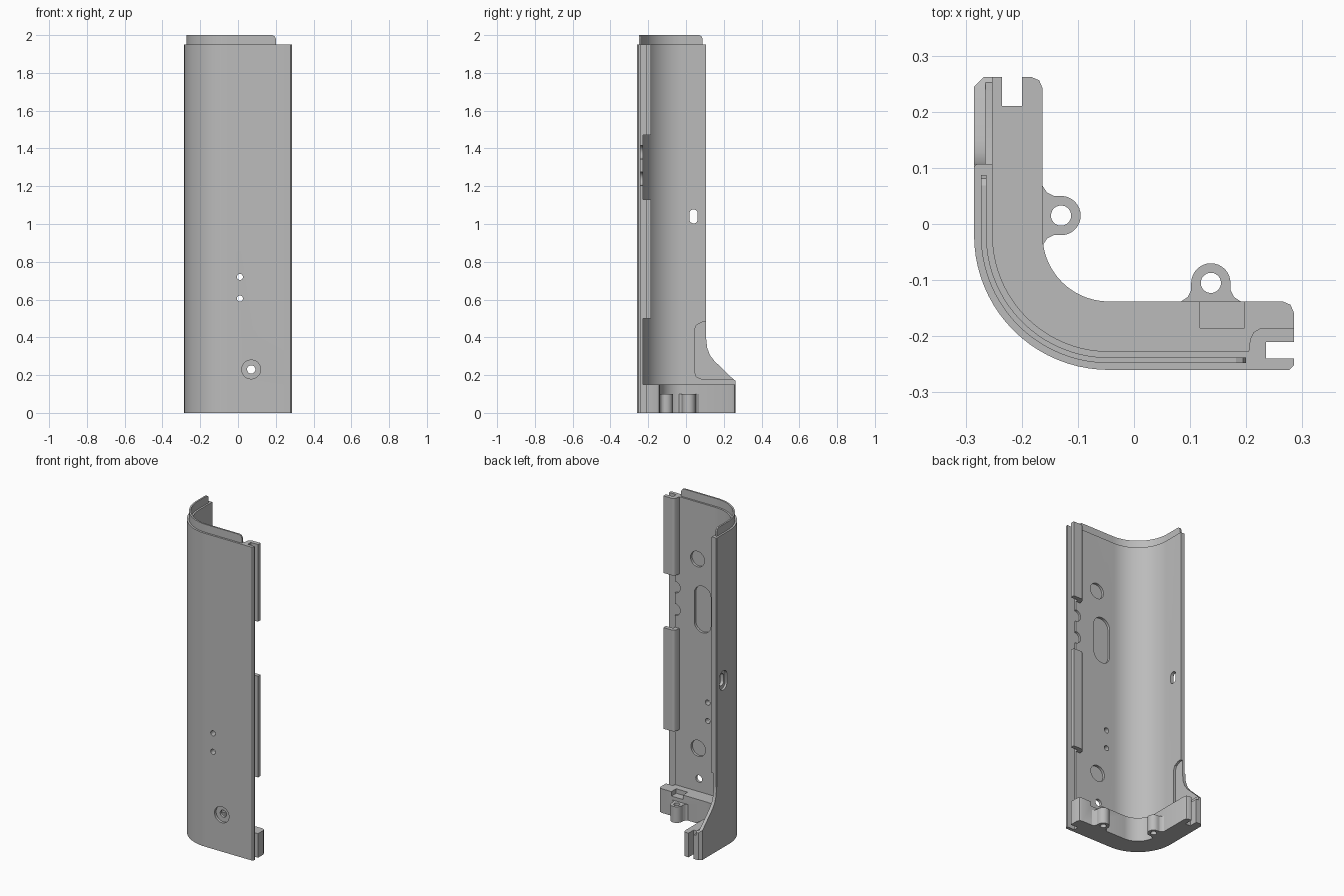
import bpy, bmesh, math

if "Cube" in bpy.data.objects:
    bpy.data.objects.remove(bpy.data.objects["Cube"])

grey = bpy.data.materials.new("plain grey")
grey.diffuse_color = (0.5, 0.5, 0.5, 1)
grey.use_nodes = True
grey.node_tree.nodes["Principled BSDF"].inputs["Base Color"].default_value = grey.diffuse_color
CX, CY = -0.045, -0.02          # centre of the rounded corner


def prism(name, pts, a, b, axis='z'):
    """Extrude a 2D outline from a to b along an axis."""
    place = {'z': lambda p, d: (p[0], p[1], d),
             'y': lambda p, d: (p[0], d, p[1]),
             'x': lambda p, d: (d, p[0], p[1])}[axis]
    bm = bmesh.new()
    lo = [bm.verts.new(place(p, a)) for p in pts]
    hi = [bm.verts.new(place(p, b)) for p in pts]
    n = len(pts)
    bm.faces.new(lo)
    bm.faces.new(hi)
    for i in range(n):
        j = (i + 1) % n
        bm.faces.new((lo[i], lo[j], hi[j], hi[i]))
    bmesh.ops.recalc_face_normals(bm, faces=bm.faces)
    me = bpy.data.meshes.new(name)
    bm.to_mesh(me)
    bm.free()
    ob = bpy.data.objects.new(name, me)
    bpy.context.collection.objects.link(ob)
    me.materials.append(grey)
    return ob


def cut(ob, *cutters):
    """Subtract each cutter and remove it."""
    bpy.context.view_layer.objects.active = ob
    for c in cutters:
        c.hide_render = True
        m = ob.modifiers.new("cut", 'BOOLEAN')
        m.operation, m.solver, m.object = 'DIFFERENCE', 'EXACT', c
        bpy.ops.object.modifier_apply(modifier=m.name)
        bpy.data.objects.remove(c)


def arc(r, n=20):
    """Quarter turn of the corner, from left wall to front wall."""
    return [(CX + r * math.cos(t), CY + r * math.sin(t))
            for t in (math.pi + math.pi / 2 * i / n for i in range(n + 1))]


def pill(cx, cy, r, half, n=16):
    """Upright rounded slot; a circle when half equals r."""
    pts = []
    for i in range(2 * n):
        t = math.pi * (i + 0.5) / n
        s = (half - r) * (1 if math.sin(t) > 0 else -1)
        pts.append((cx + r * math.cos(t), cy + s + r * math.sin(t)))
    return pts


def rect(x0, x1, y0, y1):
    return [(x0, y0), (x1, y0), (x1, y1), (x0, y1)]


parts = []
front_tip = [(.277, -.26), (.285, -.252), (.285, -.24), (.235, -.24)]
left_tip = [(-.268, .262), (-.285, .245)]

# Thin curved shell wall
wall = prism("shell_wall", arc(.24) + front_tip + [(.235, -.227)]
             + arc(.207)[::-1] + [(-.252, .262)] + left_tip, .15, 1.95)
flare = [(.107, 2.1), (.107, .39), (.112, .345), (.127, .305), (.15, .275),
         (.24, .188), (.262, .17), (.4, .17), (.4, 2.1)]
patch = [(.045, .22), (.055, .19), (.085, .178), (.3, .178),
         (.3, .48), (.085, .48), (.055, .465), (.045, .44)]
cut(wall,
    prism("c", flare, -.4, -.2, 'x'),
    prism("c", patch, -.265, -.2, 'x'),
    prism("c", [(-.295, .091), (-.295, .12), (-.269, .12)], .4, 2.1),
    # slot in the left wall with its outer pocket
    prism("c", pill(.04, 1.04, .022, .037), -.3, -.2, 'x'),
    prism("c", pill(.04, 1.04, .036, .06), -.3, -.272, 'x'),
    # blind pockets inside the front wall
    prism("c", pill(.08, 1.595, .048, .048), -.242, -.2, 'y'),
    prism("c", pill(.045, 1.29, .057, .145), -.242, -.2, 'y'),
    prism("c", pill(.075, .418, .05, .05), -.242, -.2, 'y'),
    # through holes and the screw pocket outside
    prism("c", pill(.01, .72, .016, .016), -.3, -.2, 'y'),
    prism("c", pill(.01, .605, .016, .016), -.3, -.2, 'y'),
    prism("c", pill(.07, .23, .022, .022), -.3, -.2, 'y'),
    prism("c", pill(.07, .23, .05, .05), -.3, -.244, 'y'),
    # scalloped notches in the rail gap
    *[prism("c", pill(.235, z, .036, .036), -.24, -.2, 'y') for z in (1.24, 1.38)])
parts.append(wall)

# Locating lip on the top edge
lip = prism("top_lip", [(CX - .228, .087)] + arc(.228) + [(.2, CY - .228), (.2, CY - .218)]
            + arc(.218)[::-1] + [(CX - .218, .087)], 1.945, 2.0)
cut(lip,
    prism("c", [(.182, 2.01), (.182, 2), (.194, 1.994), (.2, 1.982), (.21, 1.982), (.21, 2.01)],
        -.3, -.2, 'y'),
    prism("c", [(.069, 2.01), (.069, 2), (.081, 1.994), (.087, 1.982), (.1, 1.982), (.1, 2.01)],
        -.3, -.2, 'x'))
parts.append(lip)

# Grooved rails along the front wall's free edge
rail = [(.204, -.23), (.207, -.205), (.213, -.193), (.227, -.185), (.285, -.185),
        (.285, -.21), (.235, -.21), (.235, -.23)]
for name, z0, z1 in (("lower_rail", .5, 1.13), ("upper_rail", 1.47, 1.95)):
    parts.append(prism(name, rail, z0, z1))

# Thick foot with end slots
foot = prism("foot", arc(.24) + front_tip
             + [(.235, -.21), (.285, -.21), (.285, -.158), (.279, -.144), (.265, -.138)]
             + arc(.118)[::-1]
             + [(-.163, .242), (-.169, .256), (-.183, .262), (-.2, .262), (-.2, .21),
                (-.235, .21), (-.235, .262)] + left_tip, 0, .15)
cut(foot, prism("c", rect(.118, .197, -.185, -.13), .122, .2))
parts.append(foot)

# Screw lugs inside the foot
neck = [(-.043, .054), (-.033, .053), (-.025, .041), (-.013, .035)]
nose = [(.035 * math.sin(t), .035 * math.cos(t)) for t in (math.pi * i / 16 for i in range(17))]
lug = neck + nose + [(u, -v) for u, v in neck[::-1]]
for name, cx, cy, turn in (("left_lug", -.13, .015, False), ("front_lug", .137, -.105, True)):
    pts = [(cx + v, cy + u) if turn else (cx + u, cy + v) for u, v in lug]
    ob = prism(name, pts, 0, .1)
    cut(ob, prism("c", pill(cx, cy, .018, .018), -.1, .2))
    parts.append(ob)

# Smooth curves, crisp edges
bpy.ops.object.select_all(action='DESELECT')
for ob in parts:
    ob.select_set(True)
bpy.context.view_layer.objects.active = wall
bpy.ops.object.shade_smooth_by_angle(angle=math.radians(25))
